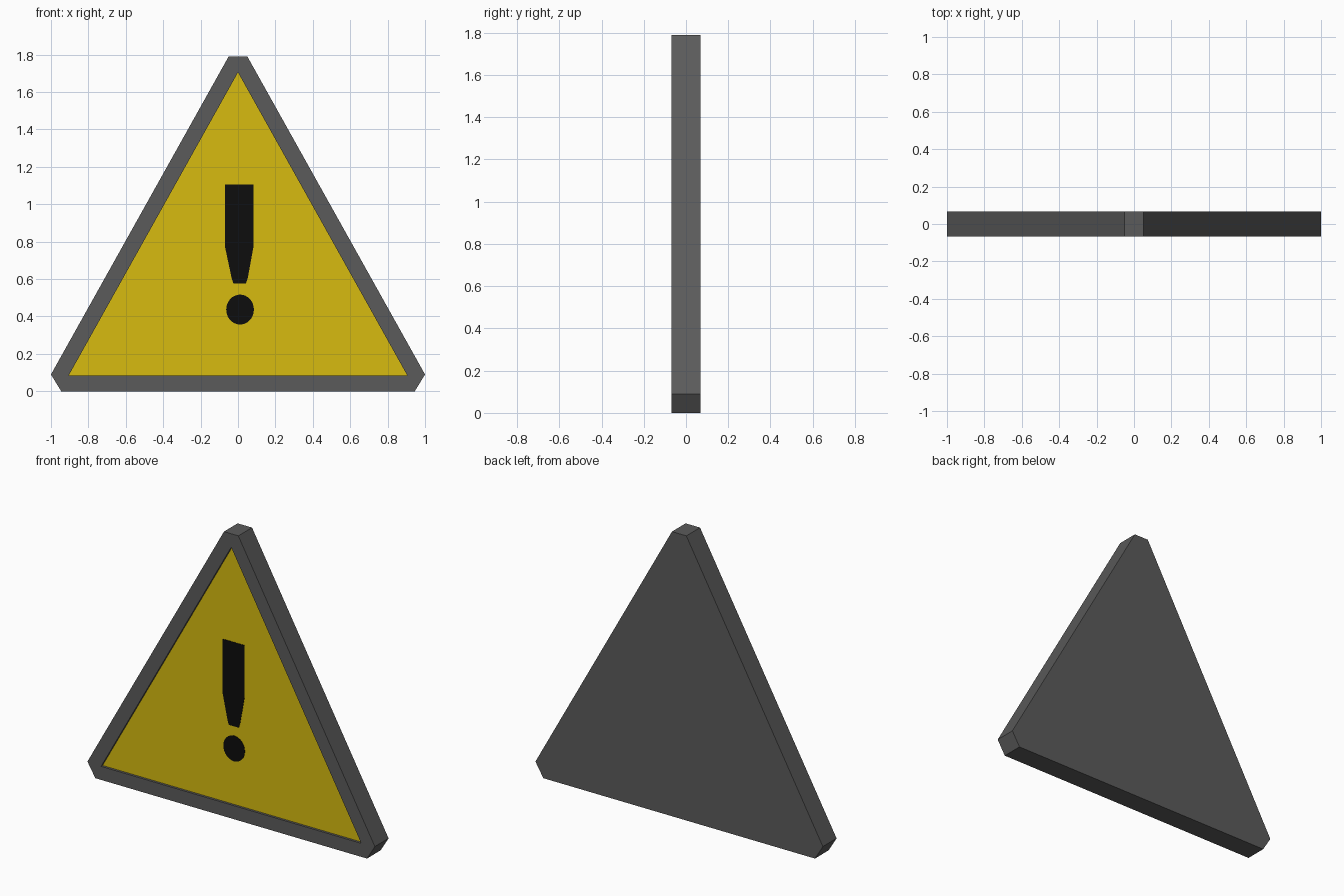
import bpy, bmesh, math

if "Cube" in bpy.data.objects:
    bpy.data.objects.remove(bpy.data.objects["Cube"])

HALF = 0.068          # half thickness of the sign
PANEL_Y = -0.053      # depth of the recessed panel


def material(name, rgb):
    m = bpy.data.materials.new(name)
    m.diffuse_color = (*rgb, 1)
    m.use_nodes = True
    m.node_tree.nodes["Principled BSDF"].inputs["Base Color"].default_value = m.diffuse_color
    return m


grey = material("dark_grey", (0.105, 0.105, 0.105))
yellow = material("warning_yellow", (0.68, 0.50, 0.005))
black = material("black", (0.004, 0.004, 0.004))


def finish(name, bm, mat):
    bmesh.ops.recalc_face_normals(bm, faces=bm.faces)
    me = bpy.data.meshes.new(name)
    bm.to_mesh(me)
    bm.free()
    me.materials.append(mat)
    ob = bpy.data.objects.new(name, me)
    bpy.context.collection.objects.link(ob)
    return ob


def plate(name, outline, back, front, mat):
    """Extrude an (x, z) outline from y=back to y=front."""
    bm = bmesh.new()
    face = bm.faces.new([bm.verts.new((x, back, z)) for x, z in outline])
    ext = bmesh.ops.extrude_face_region(bm, geom=[face])["geom"]
    verts = [g for g in ext if isinstance(g, bmesh.types.BMVert)]
    bmesh.ops.translate(bm, verts=verts, vec=(0, front - back, 0))
    return finish(name, bm, mat)


# Frame: triangle with clipped corners, two outline points per inner corner
outer = [(-0.05, 1.79), (0.05, 1.79), (1.0, 0.09),
         (0.945, 0.0), (-0.945, 0.0), (-1.0, 0.09)]
inner = [(0.0, 1.705), (0.905, 0.085), (-0.905, 0.085)]
bm = bmesh.new()
ring = lambda pts, y: [bm.verts.new((x, y, z)) for x, z in pts]
back, front = ring(outer, HALF), ring(outer, -HALF)
lip, floor = ring(inner, -HALF), ring(inner, PANEL_Y)
bm.faces.new(back)
for i in range(6):
    j = (i + 1) % 6
    bm.faces.new((back[i], back[j], front[j], front[i]))
for i in range(3):
    j = (i + 1) % 3
    bm.faces.new((front[2 * i], front[2 * i + 1], lip[i]))
    bm.faces.new((front[2 * i + 1], front[2 * j], lip[j], lip[i]))
    bm.faces.new((lip[i], lip[j], floor[j], floor[i]))
# Recessed floor closes the frame and is painted yellow
panel = bm.faces.new(floor)
panel.material_index = 1
frame = finish("sign_frame", bm, grey)
frame.data.materials.append(yellow)

# Exclamation mark: tapered bar and dot as thin plates
bar = [(-0.07, 1.105), (0.083, 1.105), (0.083, 0.775), (0.052, 0.605),
       (0.043, 0.577), (-0.025, 0.577), (-0.034, 0.605), (-0.07, 0.775)]
plate("exclamation_bar", bar, PANEL_Y, PANEL_Y - 0.003, black)
dot = [(0.011 + 0.074 * math.cos(a), 0.437 + 0.08 * math.sin(a))
       for a in (math.tau * k / 32 for k in range(32))]
plate("exclamation_dot", dot, PANEL_Y, PANEL_Y - 0.003, black)
